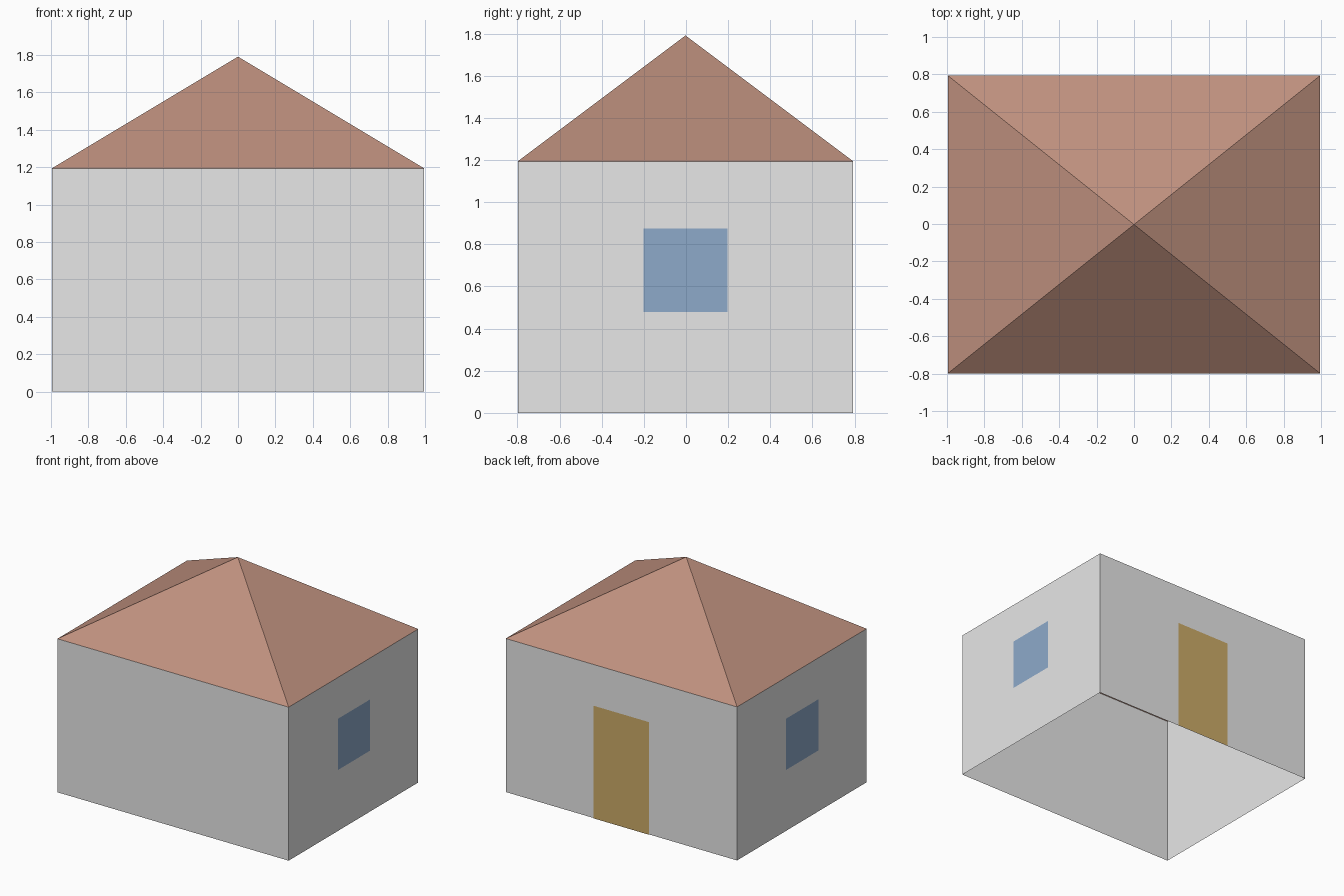
import bpy
import bmesh
import math
from mathutils import Matrix, Vector

default_cube = bpy.data.objects.get("Cube")
if default_cube:
    bpy.data.objects.remove(default_cube, do_unlink=True)

# Main sizes
HALF_X, HALF_Y = 0.995, 0.796
EAVES, RIDGE = 1.194, 1.791
CENTRE_Y = -0.0025
GAP = 0.005          # how far the door and windows stand off the walls
OPENING_TOP = 0.876


def make_material(name, colour):
    mat = bpy.data.materials.new(name)
    mat.use_nodes = True
    mat.diffuse_color = (*colour, 1)
    for node in mat.node_tree.nodes:
        if node.type == "BSDF_PRINCIPLED":
            node.inputs["Base Color"].default_value = (*colour, 1)
    return mat


def make_object(name, bm, mat):
    mesh = bpy.data.meshes.new(name)
    bm.to_mesh(mesh)
    bm.free()
    mesh.materials.append(mat)
    obj = bpy.data.objects.new(name, mesh)
    obj.location.y = CENTRE_Y
    bpy.context.scene.collection.objects.link(obj)
    return obj


def make_panel(name, mat, angle, distance, half_width, bottom, top):
    """Flat upright panel; angle 0 faces +x, measured around z."""
    bm = bmesh.new()
    turn = Matrix.Rotation(angle, 3, "Z")
    corners = [(-half_width, bottom), (half_width, bottom),
               (half_width, top), (-half_width, top)]
    bm.faces.new([bm.verts.new(turn @ Vector((distance, y, z))) for y, z in corners])
    return make_object(name, bm, mat)


wall_grey = make_material("wall grey", (0.8, 0.8, 0.8))
roof_brown = make_material("roof brown", (0.52, 0.28, 0.21))
door_ochre = make_material("door ochre", (0.61, 0.41, 0.14))
window_blue = make_material("window blue", (0.27, 0.4, 0.59))

# Walls: a box open at the top and bottom
bm = bmesh.new()
bmesh.ops.create_cube(bm, size=1)
caps = [f for f in bm.faces if abs(f.normal.z) > 0.5]
bmesh.ops.delete(bm, geom=caps, context="FACES_ONLY")
bmesh.ops.scale(bm, vec=(2 * HALF_X, 2 * HALF_Y, EAVES), verts=bm.verts)
bmesh.ops.translate(bm, vec=(0, 0, EAVES / 2), verts=bm.verts)
make_object("walls", bm, wall_grey)

# Roof: four slopes meeting at one peak
bm = bmesh.new()
eave_corners = [bm.verts.new((x * HALF_X, y * HALF_Y, EAVES))
                for x, y in ((-1, -1), (1, -1), (1, 1), (-1, 1))]
peak = bm.verts.new((0, 0, RIDGE))
for i, corner in enumerate(eave_corners):
    bm.faces.new((corner, eave_corners[(i + 1) % 4], peak))
make_object("roof", bm, roof_brown)

# Door in the back wall, one window in each end wall
make_panel("back_door", door_ochre, math.pi / 2, HALF_Y + GAP, 0.239, 0, OPENING_TOP)
for name, angle in (("left_window", 0), ("right_window", math.pi)):
    make_panel(name, window_blue, angle, HALF_X + GAP, 0.199, 0.478, OPENING_TOP)
